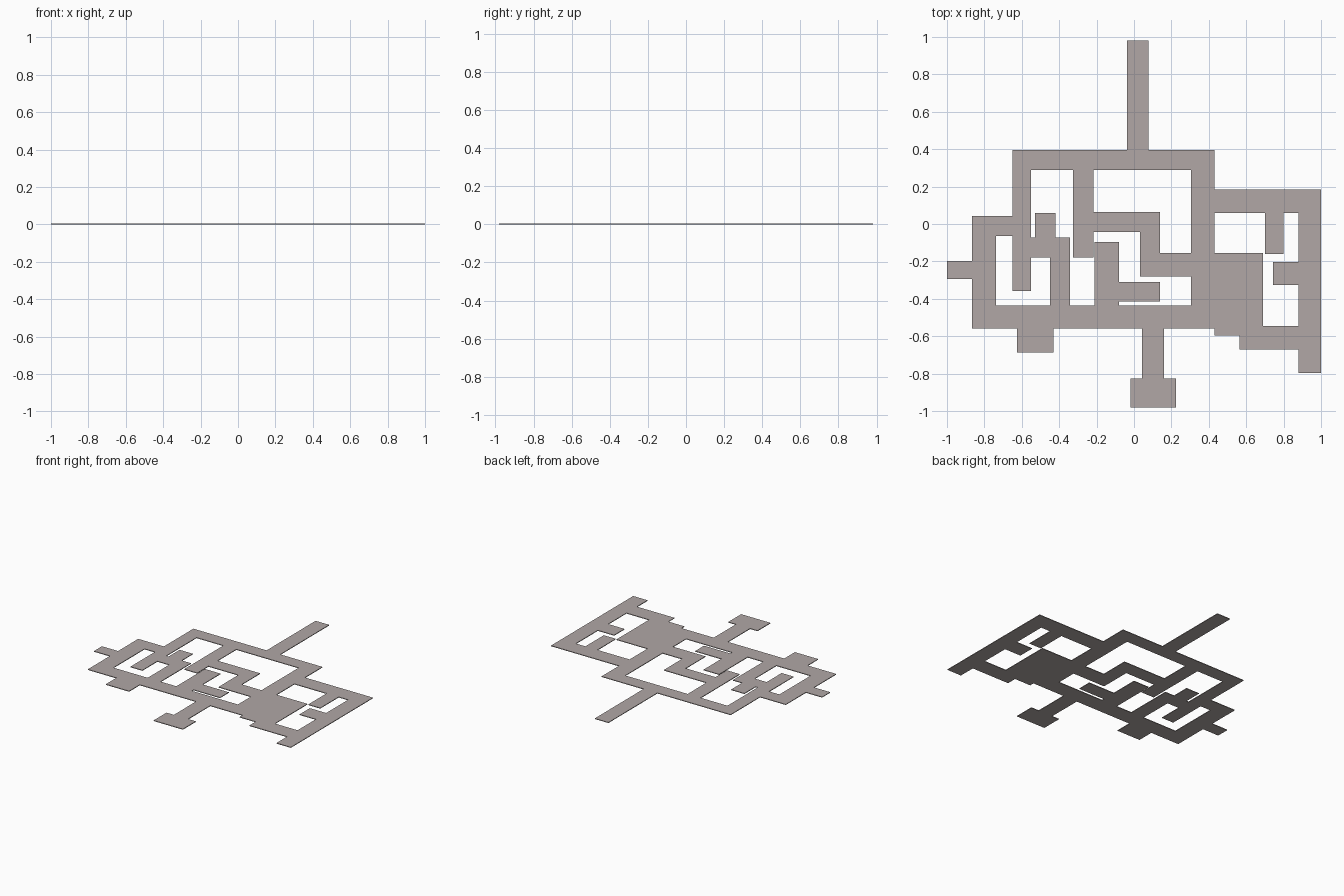
import bpy, bmesh

if "Cube" in bpy.data.objects:
    bpy.data.objects.remove(bpy.data.objects["Cube"])

THICK = 0.005

# Corridor rectangles of the floor plan: x0, x1, y0, y1
RECTS = [
    # north stem and north bar
    (-.037, .077, .29, .98), (-.65, .43, .29, .395),
    # west loop and its stubs
    (-.65, -.55, -.357, .395), (-.865, -.65, -.064, .043),
    (-.865, -.737, -.56, .043), (-1, -.865, -.294, -.198),
    (-.625, -.43, -.687, -.56),
    # inner west passages
    (-.53, -.42, -.178, .06), (-.55, -.342, -.178, -.073),
    (-.45, -.342, -.437, -.073),
    # centre passages
    (-.325, -.217, -.178, .29), (-.217, .14, -.043, .065),
    (.033, .14, -.28, .065), (.033, .305, -.28, -.155),
    (-.21, -.08, -.437, -.095), (-.08, .14, -.415, -.31),
    # south bar, south stem and foot
    (-.865, .43, -.56, -.437), (.042, .16, -.826, -.56),
    (-.02, .225, -.98, -.826),
    # east spine, hall and loop
    (.305, .43, -.56, .395), (.43, .69, -.595, -.155),
    (.43, 1, .06, .185), (.88, 1, -.797, .185),
    (.70, .80, -.16, .06), (.743, .88, -.326, -.203),
    (.565, .88, -.67, -.545),
]

# Union of the rectangles on their common grid
xs = sorted({v for r in RECTS for v in r[:2]})
ys = sorted({v for r in RECTS for v in r[2:]})
bm = bmesh.new()
verts = {}


def vert(x, y):
    if (x, y) not in verts:
        verts[x, y] = bm.verts.new((x, y, 0))
    return verts[x, y]


for x0, x1 in zip(xs, xs[1:]):
    for y0, y1 in zip(ys, ys[1:]):
        cx, cy = (x0 + x1) / 2, (y0 + y1) / 2
        if any(a < cx < b and c < cy < d for a, b, c, d in RECTS):
            bm.faces.new([vert(x0, y0), vert(x1, y0), vert(x1, y1), vert(x0, y1)])

# Thicken into a slab
out = bmesh.ops.extrude_face_region(bm, geom=bm.faces[:], use_keep_orig=True)
for v in out["geom"]:
    if isinstance(v, bmesh.types.BMVert):
        v.co.z = THICK
bmesh.ops.recalc_face_normals(bm, faces=bm.faces)

mesh = bpy.data.meshes.new("floor_plan")
bm.to_mesh(mesh)
bm.free()
plan = bpy.data.objects.new("floor_plan", mesh)
bpy.context.collection.objects.link(plan)

# Warm grey colour
mat = bpy.data.materials.new("warm grey")
mat.diffuse_color = (0.44, 0.39, 0.38, 1)
mat.use_nodes = True
mat.node_tree.nodes["Principled BSDF"].inputs["Base Color"].default_value = mat.diffuse_color
mesh.materials.append(mat)
